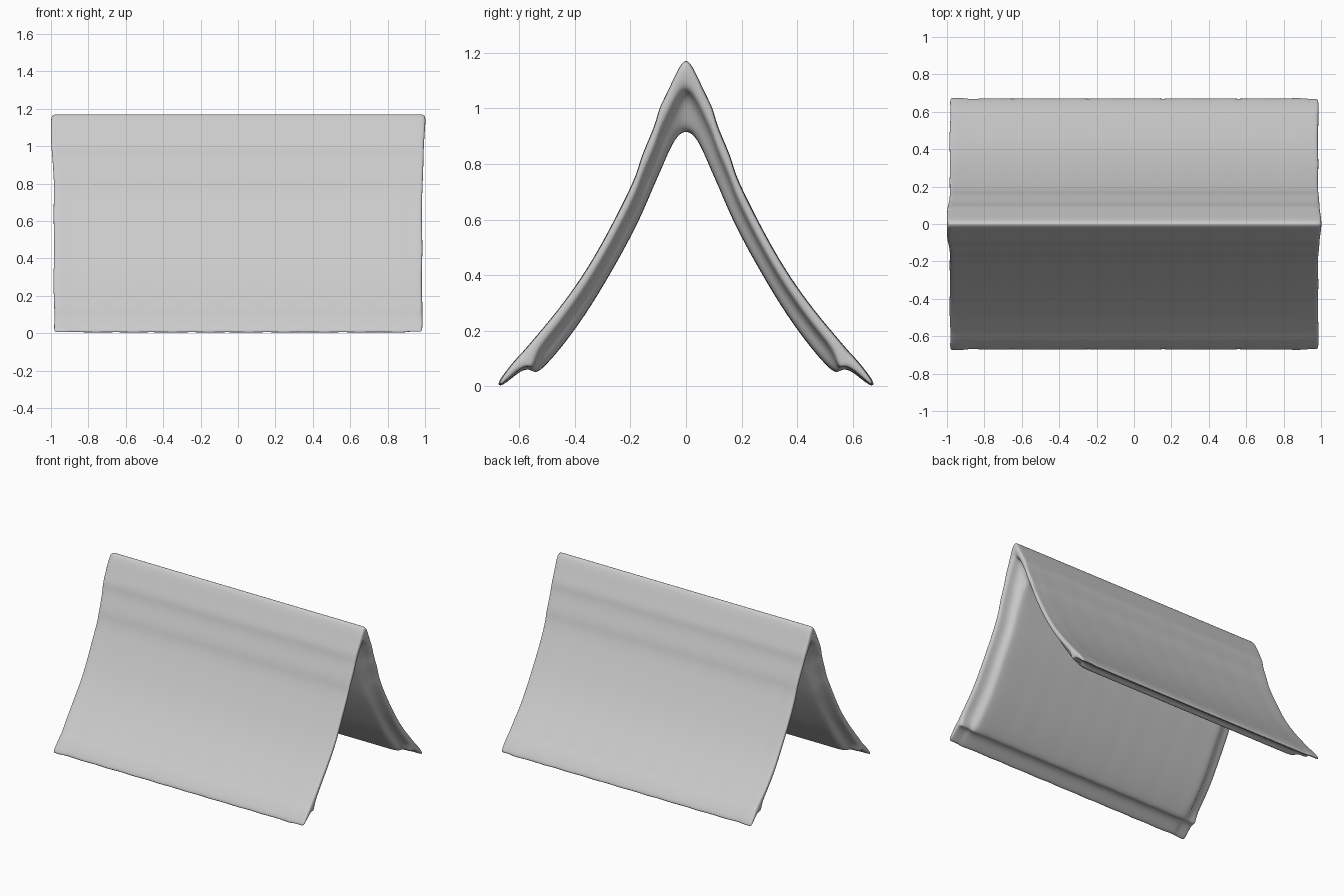
import bpy
import bmesh
from math import sin

cube = bpy.data.objects.get("Cube")
if cube:
    bpy.data.objects.remove(cube)

# Half cross-section from ridge to eave: outer and inner skin as (y, z)
OUTER = [(0, 1.185), (.03, 1.14), (.065, 1.06), (.10, .995), (.107, .945),
         (.165, .82), (.172, .77), (.24, .63), (.33, .46), (.42, .325),
         (.50, .225), (.56, .155), (.585, .125), (.605, .105), (.635, .07), (.678, .012)]
INNER = [(0, .92), (.03, .905), (.06, .85), (.085, .79), (.11, .735),
         (.15, .64), (.18, .575), (.23, .48), (.29, .375), (.36, .26),
         (.44, .15), (.50, .08), (.54, .043), (.56, .067), (.60, .055), (.665, -.005)]
LIP = 13  # pairs from here on form the thin eave lip

# Stations along half the length: (x, lining depth, edge rounding)
ENDS = [(1.0, .36, .12), (.985, .42, 0), (.95, .45, 0), (.92, .6, 0), (.89, .93, 0), (.86, 1, 0)]
stations = [(-x, d, r) for x, d, r in ENDS]
stations += [(i * .08, 1, 0) for i in range(-10, 11)]
stations += ENDS[::-1]


def full_width(half):
    """Mirror a half profile across the ridge."""
    return [(-y, z) for y, z in half[:0:-1]] + half


def section(x, depth, rounding):
    """Outer and inner skin points of the roof at one station."""
    skins = []
    for inner_side in (False, True):
        half = []
        for i, ((oy, oz), (iy, iz)) in enumerate(zip(OUTER, INNER)):
            reach = depth if i < LIP - 1 else max(depth, .8)
            f = reach * (1 - rounding) if inner_side else reach * rounding
            wave = .003 * sin(x * 31) * (i / len(OUTER))
            half.append((oy + (iy - oy) * f + wave, oz + (iz - oz) * f - wave * .6))
        skins.append(full_width(half))
    return skins


# Roof: one sheet with a thicker lining that stops short of the gable ends
bm = bmesh.new()
grid = []
for x, depth, rounding in stations:
    rows = []
    for skin in section(x, depth, rounding):
        row = []
        for y, z in skin:
            flare = .985 + .017 * max(0, min(1, (z - .8) / .3))
            edge = x * (flare if abs(x) > .9 else 1)
            row.append(bm.verts.new((edge + .003 * sin(z * 17) * abs(x), y, z)))
        rows.append(row)
    grid.append(rows)

count = len(grid[0][0])
for a, b in zip(grid, grid[1:]):
    for side in (0, 1):
        for i in range(count - 1):
            bm.faces.new((a[side][i], a[side][i + 1], b[side][i + 1], b[side][i]))
    for i in (0, count - 1):
        bm.faces.new((a[0][i], b[0][i], b[1][i], a[1][i]))
for rows in (grid[0], grid[-1]):
    for i in range(count - 1):
        bm.faces.new((rows[0][i], rows[0][i + 1], rows[1][i + 1], rows[1][i]))
bmesh.ops.recalc_face_normals(bm, faces=bm.faces)
for face in bm.faces:
    face.smooth = True

mesh = bpy.data.meshes.new("roof")
bm.to_mesh(mesh)
bm.free()
roof = bpy.data.objects.new("roof", mesh)
bpy.context.collection.objects.link(roof)
soft = roof.modifiers.new("soft_edges", "SUBSURF")
soft.levels = soft.render_levels = 2

# Plain grey
grey = bpy.data.materials.new("plain_grey")
grey.use_nodes = True
colour = (.6, .6, .6, 1)
grey.diffuse_color = colour
grey.node_tree.nodes["Principled BSDF"].inputs["Base Color"].default_value = colour
mesh.materials.append(grey)
